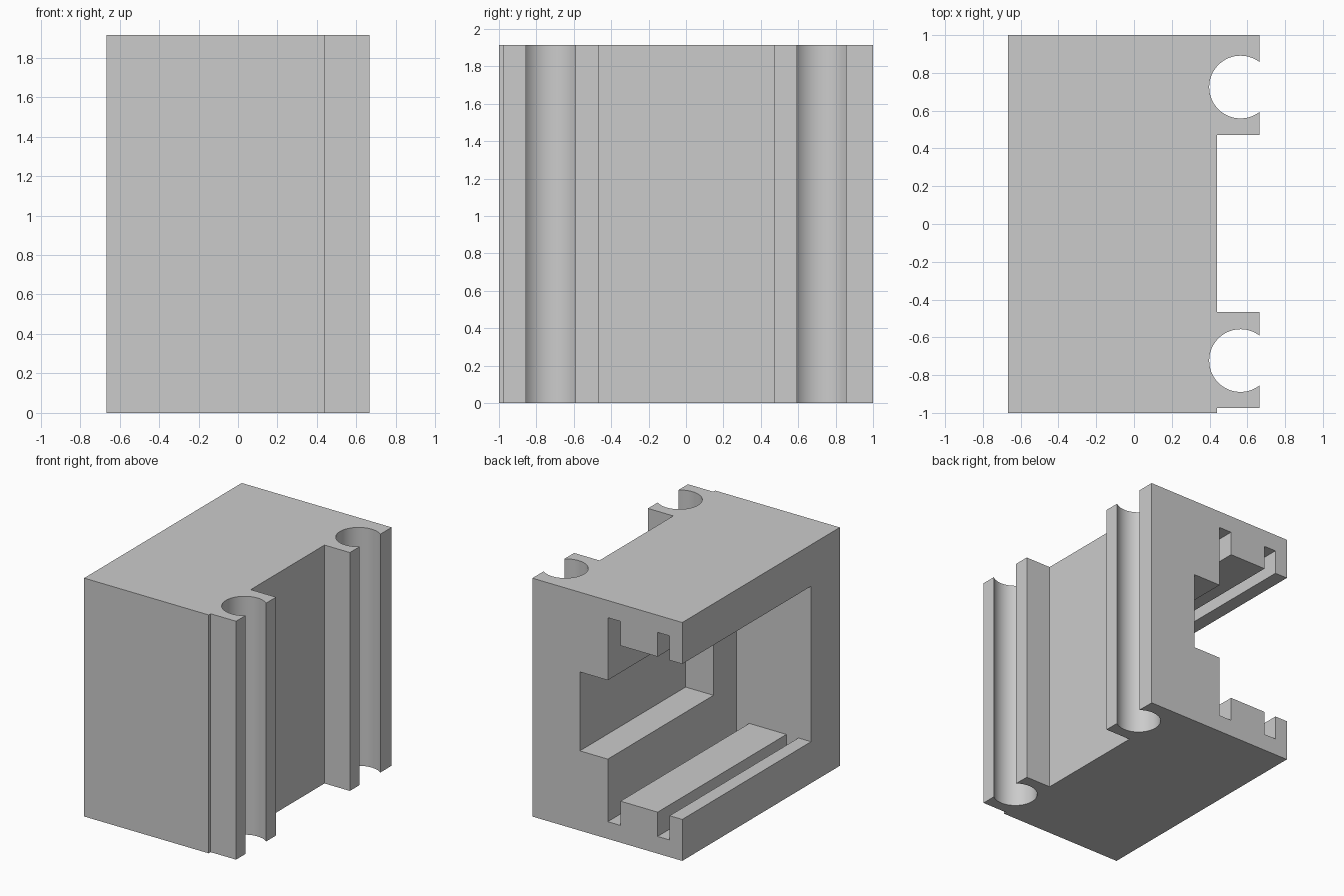
import bpy, bmesh, math
from mathutils import Vector

cube = bpy.data.objects.get("Cube")
if cube:
    bpy.data.objects.remove(cube, do_unlink=True)

HEIGHT = 1.915
MID = HEIGHT / 2


def prism(name, points, direction):
    """Closed solid: a planar outline swept along a direction."""
    bm = bmesh.new()
    face = bm.faces.new([bm.verts.new(p) for p in points])
    swept = bmesh.ops.extrude_face_region(bm, geom=[face])["geom"]
    bmesh.ops.translate(bm, vec=Vector(direction),
                        verts=[v for v in swept if isinstance(v, bmesh.types.BMVert)])
    bmesh.ops.recalc_face_normals(bm, faces=bm.faces)
    mesh = bpy.data.meshes.new(name)
    bm.to_mesh(mesh)
    bm.free()
    obj = bpy.data.objects.new(name, mesh)
    bpy.context.collection.objects.link(obj)
    return obj


def cut(target, cutter):
    """Subtract a cutter, then discard it."""
    cutter.hide_render = True
    mod = target.modifiers.new("cut", "BOOLEAN")
    mod.operation, mod.solver, mod.object = "DIFFERENCE", "EXACT", cutter
    bpy.context.view_layer.objects.active = target
    bpy.ops.object.modifier_apply(modifier=mod.name)
    bpy.data.objects.remove(cutter, do_unlink=True)


def rail_hole(y, radius=0.166, x=0.564):
    """Outline of a round channel open to the right, from lower to upper lip."""
    gap = math.acos((0.665 - x) / radius)
    steps = 48
    angles = [-gap - (2 * math.pi - 2 * gap) * i / steps for i in range(steps + 1)]
    return [(x + radius * math.cos(a), y + radius * math.sin(a)) for a in angles]


# Block with two rail brackets on the right side
outline = [(-0.667, -1), (0.44, -1), (0.44, -0.975), (0.665, -0.975)]
outline += rail_hole(-0.723)
outline += [(0.665, -0.467), (0.44, -0.467), (0.44, 0.47), (0.665, 0.47)]
outline += rail_hole(0.725)
outline += [(0.665, 1), (-0.667, 1)]
body = prism("bracket_block", [(x, y, 0) for x, y in outline], (0, 0, HEIGHT))

# Main cavity: half profile with two grooves, mirrored about mid height
ledge, groove = 0.333, 0.138
half = [(-0.8, ledge), (-0.555, ledge), (-0.555, groove), (-0.448, groove),
        (-0.448, ledge), (-0.118, ledge), (-0.118, groove), (-0.005, groove)]
profile = half + [(x, HEIGHT - z) for x, z in reversed(half)]
cut(body, prism("cavity_cutter", [(x, -0.635, z) for x, z in profile], (0, 1.8, 0)))

# Deeper pocket in the cavity wall
pocket = [(-0.2, MID - 0.317), (0.243, MID - 0.317),
          (0.243, MID + 0.317), (-0.2, MID + 0.317)]
cut(body, prism("pocket_cutter", [(x, -0.342, z) for x, z in pocket], (0, 1.6, 0)))

# Single grey finish
grey = bpy.data.materials.new("plain_grey")
grey.use_nodes = True
colour = (0.6, 0.6, 0.6, 1)
grey.diffuse_color = colour
grey.node_tree.nodes["Principled BSDF"].inputs["Base Color"].default_value = colour
body.data.materials.clear()
body.data.materials.append(grey)

# Smooth channels, sharp corners
bpy.ops.object.select_all(action="DESELECT")
body.select_set(True)
bpy.context.view_layer.objects.active = body
bpy.ops.object.shade_smooth_by_angle(angle=math.radians(30))
